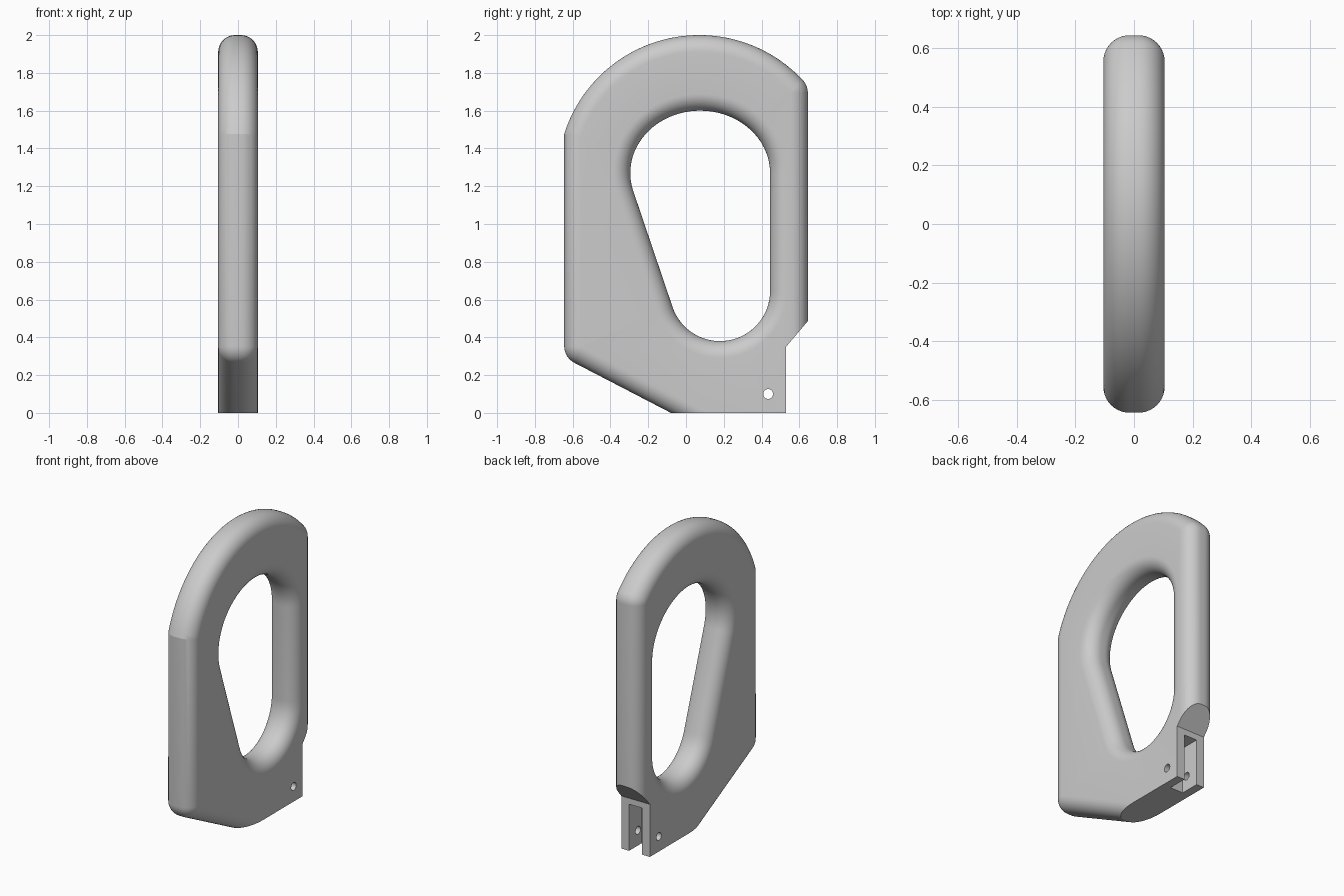
import bpy, bmesh, math
from mathutils import Vector

cube = bpy.data.objects.get("Cube")
if cube:
    bpy.data.objects.remove(cube, do_unlink=True)

HALF, R, STEPS = 0.105, 0.09, 10   # half thickness, edge rounding, rounding steps

grey = bpy.data.materials.new("plain grey")
grey.use_nodes = True
colour = (0.6, 0.6, 0.6, 1)
grey.diffuse_color = colour
grey.node_tree.nodes["Principled BSDF"].inputs["Base Color"].default_value = colour


def arc(cy, cz, ry, rz, start, end, n):
    angles = [math.radians(start + (end - start) * i / n) for i in range(n + 1)]
    return [Vector((cy + ry * math.cos(a), cz + rz * math.sin(a))) for a in angles]


def miters(path):
    """Left-hand corner directions along a closed path."""
    result = []
    for i, p in enumerate(path):
        a = (p - path[i - 1]).normalized()
        b = (path[(i + 1) % len(path)] - p).normalized()
        na, nb = Vector((-a.y, a.x)), Vector((-b.y, b.x))
        result.append((na + nb) / (1 + na.dot(nb)))
    return result


def rounded_wall(bm, path):
    """Sweep the rounded edge section along a path; return the two rim loops."""
    quarter = [math.pi / 2 * i / STEPS for i in range(STEPS + 1)]
    half = [(R * (1 - math.cos(a)), HALF - R + R * math.sin(a)) for a in quarter]
    section = [(inset, -x) for inset, x in reversed(half)] + half
    dirs = miters(path)
    rings = []
    for inset, x in section:
        pts = [p + d * inset for p, d in zip(path, dirs)]
        rings.append([bm.verts.new((x, p.x, p.y)) for p in pts])
    n = len(path)
    for lo, hi in zip(rings, rings[1:]):
        for i in range(n):
            j = (i + 1) % n
            bm.faces.new((lo[i], lo[j], hi[j], hi[i]))
    return rings[0], rings[-1]


def make_object(name, bm):
    bmesh.ops.recalc_face_normals(bm, faces=bm.faces[:])
    mesh = bpy.data.meshes.new(name)
    bm.to_mesh(mesh)
    bm.free()
    mesh.materials.append(grey)
    obj = bpy.data.objects.new(name, mesh)
    bpy.context.collection.objects.link(obj)
    return obj


def prism(name, outline, half_width):
    """Straight prism across x from a y, z outline."""
    bm = bmesh.new()
    face = bm.faces.new([bm.verts.new((-half_width, y, z)) for y, z in outline])
    ext = bmesh.ops.extrude_face_region(bm, geom=[face])
    verts = [v for v in ext["geom"] if isinstance(v, bmesh.types.BMVert)]
    bmesh.ops.translate(bm, verts=verts, vec=(2 * half_width, 0, 0))
    return make_object(name, bm)


# Outer outline, carried on below the floor where the foot is trimmed
outer = (arc(0.545, 1.694, 0.1, 0.1, 0, 43, 6)
         + arc(0.07, 1.25, 0.75, 0.75, 43, 162.4, 48)[1:]
         + arc(-0.545, 0.354, 0.1, 0.1, 180, 242.5, 8)
         + [Vector((0.645, -0.376))])
# Grip opening, run the other way round so its rounding faces the hole
opening = (arc(0.075, 1.27, 0.37, 0.33, 195.7, 0, 40)
           + arc(0.18, 0.645, 0.265, 0.265, 0, -162.4, 32))

# Handle body with flat sides
bm = bmesh.new()
rims = [rounded_wall(bm, path) for path in (outer, opening)]
for side in (0, 1):
    edges = []
    for rim in rims:
        loop = rim[side]
        edges += [bm.edges.get((loop[i - 1], loop[i])) for i in range(len(loop))]
    bmesh.ops.triangle_fill(bm, edges=edges, use_beauty=True)
body = make_object("handle_body", bm)

# Cutters: trimmed foot and back notch, fork slot, pin hole
foot = prism("foot_cutter", [(-0.9, 0), (0.53, 0), (0.53, 0.35), (0.7, 0.551),
                             (0.9, 0.551), (0.9, -0.6), (-0.9, -0.6)], 0.3)
slot = prism("slot_cutter", [(0.4, -0.1), (0.7, -0.1), (0.7, 0.31), (0.4, 0.31)], 0.048)
pin = prism("pin_cutter", arc(0.435, 0.1, 0.026, 0.026, 0, 345, 23), 0.3)

bpy.context.view_layer.objects.active = body
for cutter in (foot, slot, pin):
    mod = body.modifiers.new(cutter.name, "BOOLEAN")
    mod.operation = "DIFFERENCE"
    mod.solver = "EXACT"
    mod.object = cutter
    bpy.ops.object.modifier_apply(modifier=mod.name)
    bpy.data.objects.remove(cutter, do_unlink=True)

# Smooth shading with crisp cut edges
bpy.ops.object.select_all(action="DESELECT")
body.select_set(True)
bpy.ops.object.shade_smooth_by_angle(angle=math.radians(16))
